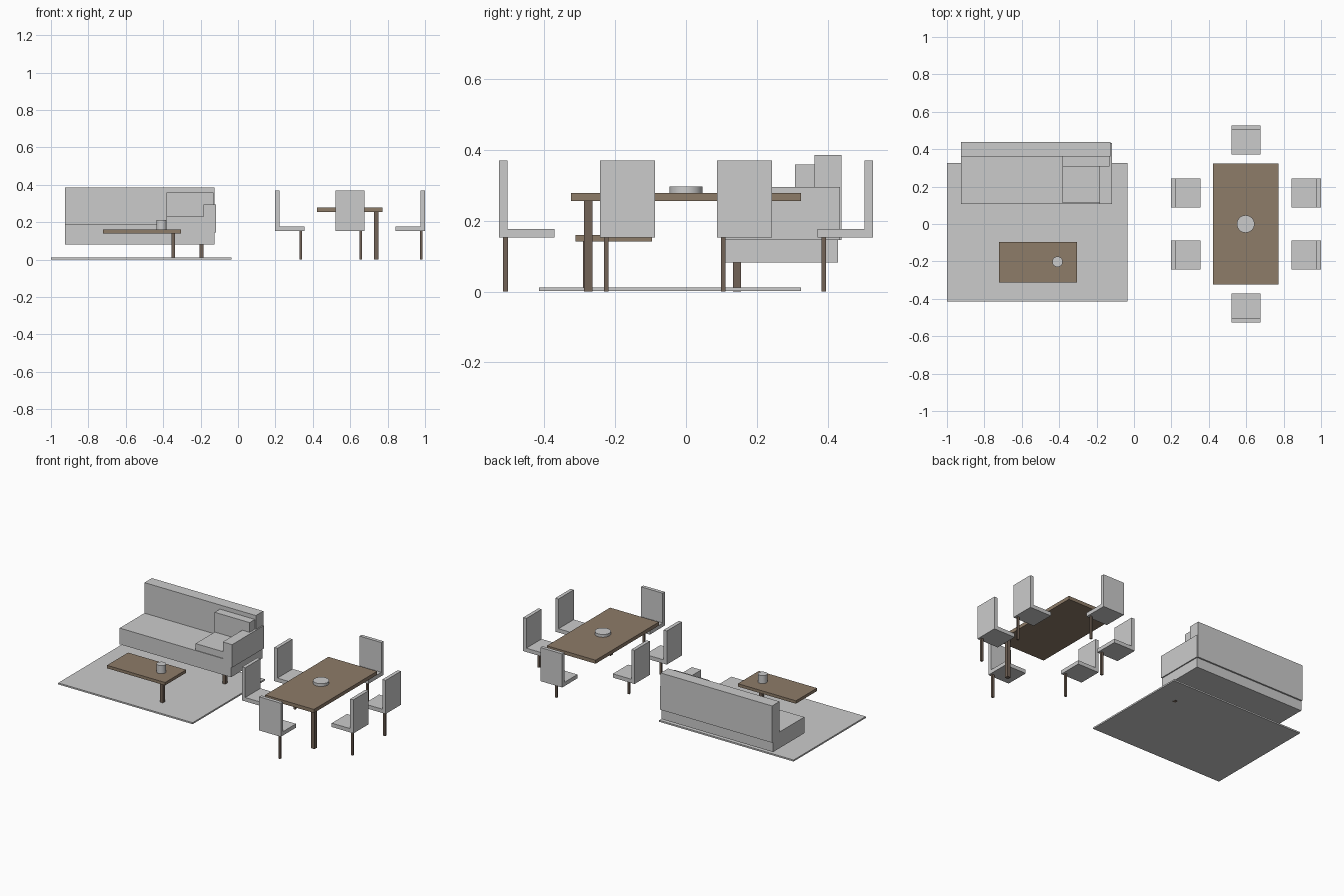
import bpy, bmesh
from math import radians

if "Cube" in bpy.data.objects:
    bpy.data.objects.remove(bpy.data.objects["Cube"])


def material(name, rgb):
    m = bpy.data.materials.new(name)
    m.diffuse_color = (*rgb, 1)
    m.use_nodes = True
    m.node_tree.nodes["Principled BSDF"].inputs["Base Color"].default_value = m.diffuse_color
    return m


WOOD = material("wood", (0.27, 0.20, 0.14))
DARK_WOOD = material("dark_wood", (0.17, 0.125, 0.095))


def box(name, x, y, z, mat=None):
    """Box spanning the (min, max) ranges x, y, z."""
    bm = bmesh.new()
    bmesh.ops.create_cube(bm, size=1)
    for v in bm.verts:
        v.co = [(r[0] + r[1]) / 2 + c * (r[1] - r[0]) for r, c in zip((x, y, z), v.co)]
    me = bpy.data.meshes.new(name)
    bm.to_mesh(me)
    bm.free()
    ob = bpy.data.objects.new(name, me)
    bpy.context.collection.objects.link(ob)
    if mat:
        me.materials.append(mat)
    return ob


def leg(name, cx, cy, size, z):
    h = size / 2
    return box(name, (cx - h, cx + h), (cy - h, cy + h), z, DARK_WOOD)


def disc(name, cx, cy, r, z):
    bpy.ops.mesh.primitive_cylinder_add(vertices=32, radius=r, depth=z[1] - z[0],
                                        location=(cx, cy, (z[0] + z[1]) / 2))
    bpy.context.object.name = name
    bpy.ops.object.shade_smooth_by_angle(angle=radians(30))


# rug
box("rug", (-1, -0.035), (-0.415, 0.325), (0.001, 0.011))

# sofa
box("sofa_base", (-0.925, -0.125), (0.108, 0.428), (0.082, 0.187))
box("sofa_back", (-0.925, -0.125), (0.362, 0.438), (0.146, 0.385))
box("sofa_arm", (-0.185, -0.118), (0.108, 0.434), (0.146, 0.295))
box("seat_cushion", (-0.383, -0.132), (0.112, 0.362), (0.187, 0.23))
box("back_cushion", (-0.383, -0.132), (0.308, 0.362), (0.23, 0.358))
leg("sofa_leg", -0.195, 0.144, 0.022, (0, 0.082))

# coffee table with cup
box("coffee_table_top", (-0.722, -0.305), (-0.312, -0.096), (0.141, 0.16), WOOD)
leg("coffee_table_leg", -0.346, -0.281, 0.02, (0.011, 0.141))
disc("cup", -0.409, -0.202, 0.028, (0.16, 0.212))

# dining table with bowl
box("dining_table_top", (0.422, 0.772), (-0.324, 0.324), (0.255, 0.278), WOOD)
leg("dining_table_leg", 0.738, -0.275, 0.024, (0, 0.255))
disc("bowl", 0.597, 0, 0.047, (0.278, 0.296))

# chairs: centre plus the outward direction of the backrest
H, T = 0.078, 0.023
chairs = [(0.277, -0.165, -1, 0), (0.277, 0.165, -1, 0),
          (0.921, -0.165, 1, 0), (0.921, 0.165, 1, 0),
          (0.598, -0.449, 0, -1), (0.598, 0.449, 0, 1)]


def back_range(c, d):
    if d == 0:
        return (c - H, c + H)
    return (c + H - T, c + H) if d > 0 else (c - H, c - H + T)


def seat_range(c, d):
    # seat stops at the inner face of the backrest
    return (c - H + (T if d < 0 else 0), c + H - (T if d > 0 else 0))


for i, (cx, cy, dx, dy) in enumerate(chairs, 1):
    box(f"chair_seat_{i}", seat_range(cx, dx), seat_range(cy, dy), (0.152, 0.177))
    box(f"chair_back_{i}", back_range(cx, dx), back_range(cy, dy), (0.152, 0.37))
    leg(f"chair_leg_{i}", cx + 0.059, cy - 0.06, 0.013, (0, 0.152))
